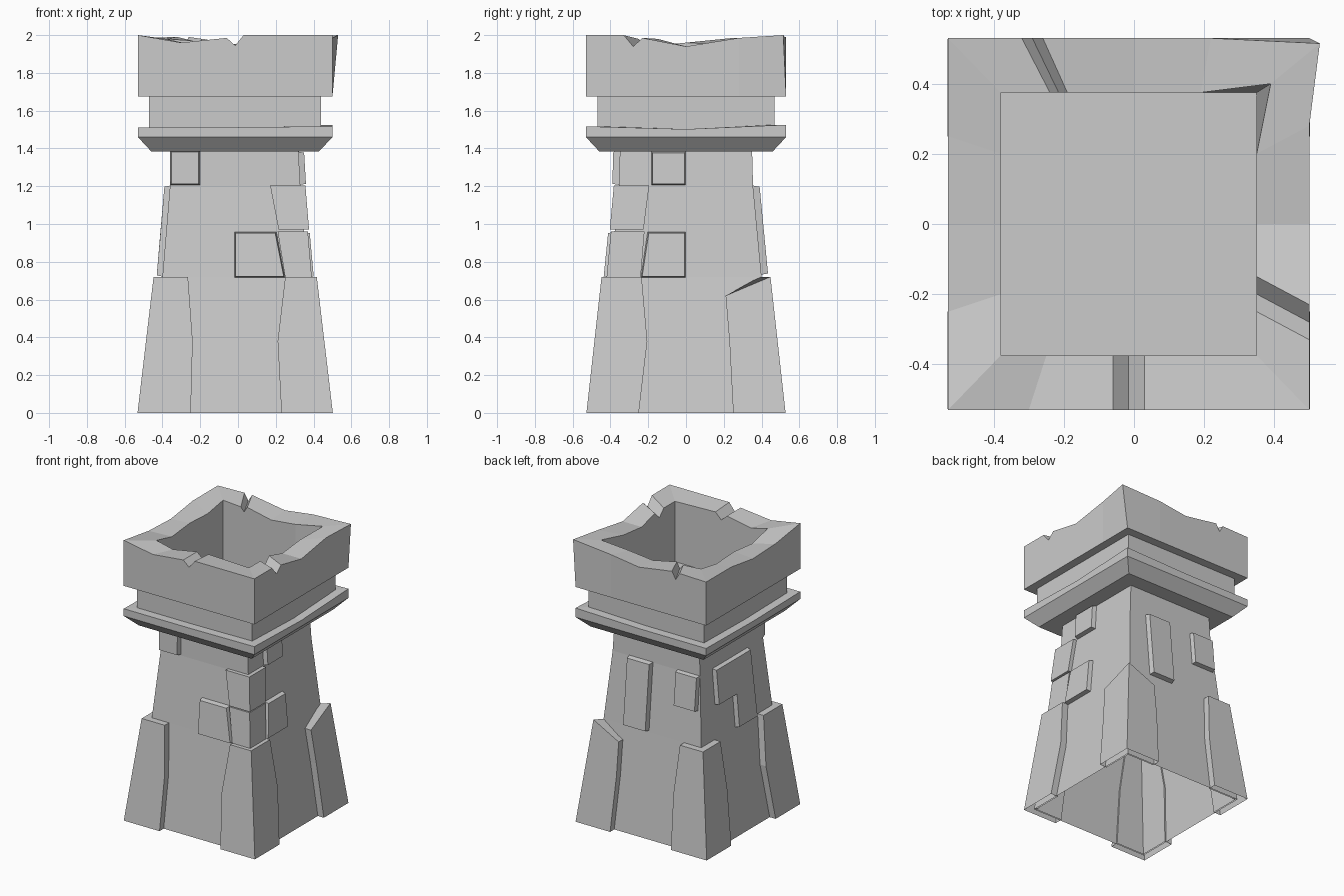
import bpy, bmesh

if "Cube" in bpy.data.objects:
    bpy.data.objects.remove(bpy.data.objects["Cube"])

CX = -0.015                                    # the plan is slightly off centre in x
CORE = [(0, .47, .48), (.72, .385, .40), (1.2, .345, .355), (1.385, .335, .35)]


def make(name, verts, faces):
    me = bpy.data.meshes.new(name)
    me.from_pydata(verts, [], faces)
    bm = bmesh.new()
    bm.from_mesh(me)
    bmesh.ops.recalc_face_normals(bm, faces=bm.faces)
    bm.to_mesh(me)
    bm.free()
    ob = bpy.data.objects.new(name, me)
    bpy.context.collection.objects.link(ob)
    return ob


def loft(name, rings, cap_start=False, cap_end=False):
    n = len(rings[0])
    verts = [v for r in rings for v in r]
    faces = [(k * n + i, k * n + (i + 1) % n, (k + 1) * n + (i + 1) % n, (k + 1) * n + i)
             for k in range(len(rings) - 1) for i in range(n)]
    if cap_start:
        faces.append(tuple(range(n)))
    if cap_end:
        faces.append(tuple((len(rings) - 1) * n + i for i in range(n)))
    return make(name, verts, faces)


def core(z):
    """Half widths of the tapering shaft at height z."""
    for (z0, a0, b0), (z1, a1, b1) in zip(CORE, CORE[1:]):
        if z <= z1:
            t = (z - z0) / (z1 - z0)
            return a0 + (a1 - a0) * t, b0 + (b1 - b0) * t
    return CORE[-1][1:]


def rect(z, hx, hy, dz=(0,) * 8):
    pts = [(-1, -1), (0, -1), (1, -1), (1, 0), (1, 1), (0, 1), (-1, 1), (-1, 0)]
    return [(CX + sx * hx, sy * hy, z + d) for (sx, sy), d in zip(pts, dz)]


# Shaft, open at the bottom
loft("shaft", [rect(*c) for c in CORE])

# Cornice with an uneven top, and the neck above it
chip = (0, 0, .005, -.01, .013, 0, 0, -.008)
loft("cornice_and_neck", [rect(1.385, .335, .35), rect(1.385, .445, .46), rect(1.46, .515, .53),
                          rect(1.512, .515, .53, chip), rect(1.512, .455, .468, chip),
                          rect(1.675, .455, .468)])

# Broken parapet: (outer x, outer y, inner x, inner y, outer z, inner z)
rim = [(-.53, -.53, -.38, -.375, 2.0, 1.98)]
rim += [(a, -.53, b, -.375, z, w) for a, b, z, w in [
    (-.3, -.25, 1.96, 1.95), (-.06, -.06, 1.985, 1.985), (-.015, -.015, 1.945, 1.945),
    (.03, .03, 2.0, 1.99)]]
rim += [(.5, -.53, .35, -.375, 2.0, 1.98)]
rim += [(.5, a, .35, b, z, w) for a, b, z, w in [
    (-.33, -.25, 2.0, 1.98), (-.28, -.2, 1.94, 1.93), (-.23, -.15, 1.985, 1.98),
    (0, 0, 1.94, 1.94), (.28, .2, 1.985, 1.96)]]
rim += [(.53, .515, .39, .40, 2.0, 1.99)]
rim += [(a, .53, b, .375, z, w) for a, b, z, w in [
    (.22, .19, 1.98, 1.96), (0, 0, 1.95, 1.94), (-.26, -.19, 1.99, 1.98),
    (-.29, -.215, 1.94, 1.94), (-.32, -.24, 1.99, 1.97)]]
rim += [(-.53, .53, -.38, .375, 1.985, 1.98)]
rim += [(-.53, a, -.38, b, z, w) for a, b, z, w in [
    (.25, .2, 1.985, 1.95), (0, 0, 1.95, 1.96), (-.25, -.2, 1.96, 1.94)]]


def square(x, y, lx, ly):
    """Straighten the leaning corner for the lower edge of the parapet."""
    return (lx, ly) if x > lx else (x, y)


outer_low = [(*square(p[0], p[1], .5, .53), 1.675) for p in rim]
inner_low = [(*square(p[2], p[3], .35, .375), 1.55) for p in rim]
neck_top = [(CX + (x - CX) * .883, y * .883, 1.675) for x, y, _ in outer_low]
loft("parapet", [neck_top, outer_low, [(p[0], p[1], p[4]) for p in rim],
                 [(p[2], p[3], p[5]) for p in rim], inner_low], cap_end=True)


# L-shaped blocks around a corner; levels are (z, inner x, inner y, drop at inner ends)
def corner_block(name, sx, sy, levels, depth, closed):
    rings = []
    for z, ix, iy, drop in levels:
        hx, hy = core(z)
        lx, ly = core(z - drop)
        X, Y = CX + sx * (hx + depth), sy * (hy + depth)
        x, y = CX + sx * (hx - .01), sy * (hy - .01)
        rings.append([(X, Y, z), (ix, sy * (ly + depth), z - drop), (ix, sy * (ly - .01), z - drop),
                      (x, y, z), (CX + sx * (lx - .01), iy, z - drop),
                      (CX + sx * (lx + depth), iy, z - drop)])
    loft(name, rings, closed, True)


# Corner buttresses
for label, sx, sy, drop in [("front_left", -1, -1, 0), ("front_right", 1, -1, 0),
                            ("back_left", -1, 1, 0), ("back_right", 1, 1, .1)]:
    xs = (-.25, -.24, -.265) if sx < 0 else (.23, .21, .25 if not drop else .21)
    ys = (-.25, -.205, -.235) if sy < 0 else (.25, .23, .25 if not drop else .21)
    corner_block("buttress_" + label, sx, sy,
                 [(0, xs[0], ys[0], 0), (.38, xs[1], ys[1], 0), (.72, xs[2], ys[2], drop)],
                 .047, False)

# Quoin stones on the front right corner
corner_block("quoin_upper", 1, -1, [(.97, .215, -.225, 0), (1.205, .17, -.195, 0)], .027, True)
corner_block("quoin_lower", 1, -1, [(.715, .25, -.24, 0), (.96, .21, -.22, 0)], .02, True)


# Raised stones on the shaft faces, outlined in (along face, z)
def stone(name, side, outline, depth=.035):
    cu = sum(p[0] for p in outline) / len(outline)
    cz = sum(p[1] for p in outline) / len(outline)

    def ring(d, shrink):
        out = []
        for u, z in outline:
            hx, hy = core(z)
            u2 = u + (shrink if u < cu else -shrink)
            z2 = z + (shrink if z < cz else -shrink)
            out.append({"front": (u2, -hy - d, z2), "back": (u2, hy + d, z2),
                        "left": (CX - hx - d, u2, z2), "right": (CX + hx + d, u2, z2)}[side])
        return out
    loft(name, [ring(-.01, 0), ring(depth, .008)], False, True)


def block(u0, u1, z0, z1):
    return [(u0, z0), (u1, z0), (u1, z1), (u0, z1)]


stone("front_stone_high", "front", block(-.36, -.2, 1.205, 1.39))
stone("front_stone_low", "front", [(-.02, .715), (.25, .715), (.205, .96), (-.02, .96)])
stone("right_stone_high", "right", block(-.185, 0, 1.205, 1.385), .03)
stone("right_stone_low", "right", [(-.24, .715), (0, .715), (0, .96), (-.205, .96)], .03)
stone("back_stone_tall", "back", block(.01, .2, .73, 1.205))
stone("back_stone_edge", "back", block(-.36, -.18, .96, 1.205), .03)
stone("left_stone_bent", "left", [(.02, .72), (.02, .95), (.22, .95), (.22, 1.205),
                                  (-.18, 1.205), (-.2, .72)], .03)
